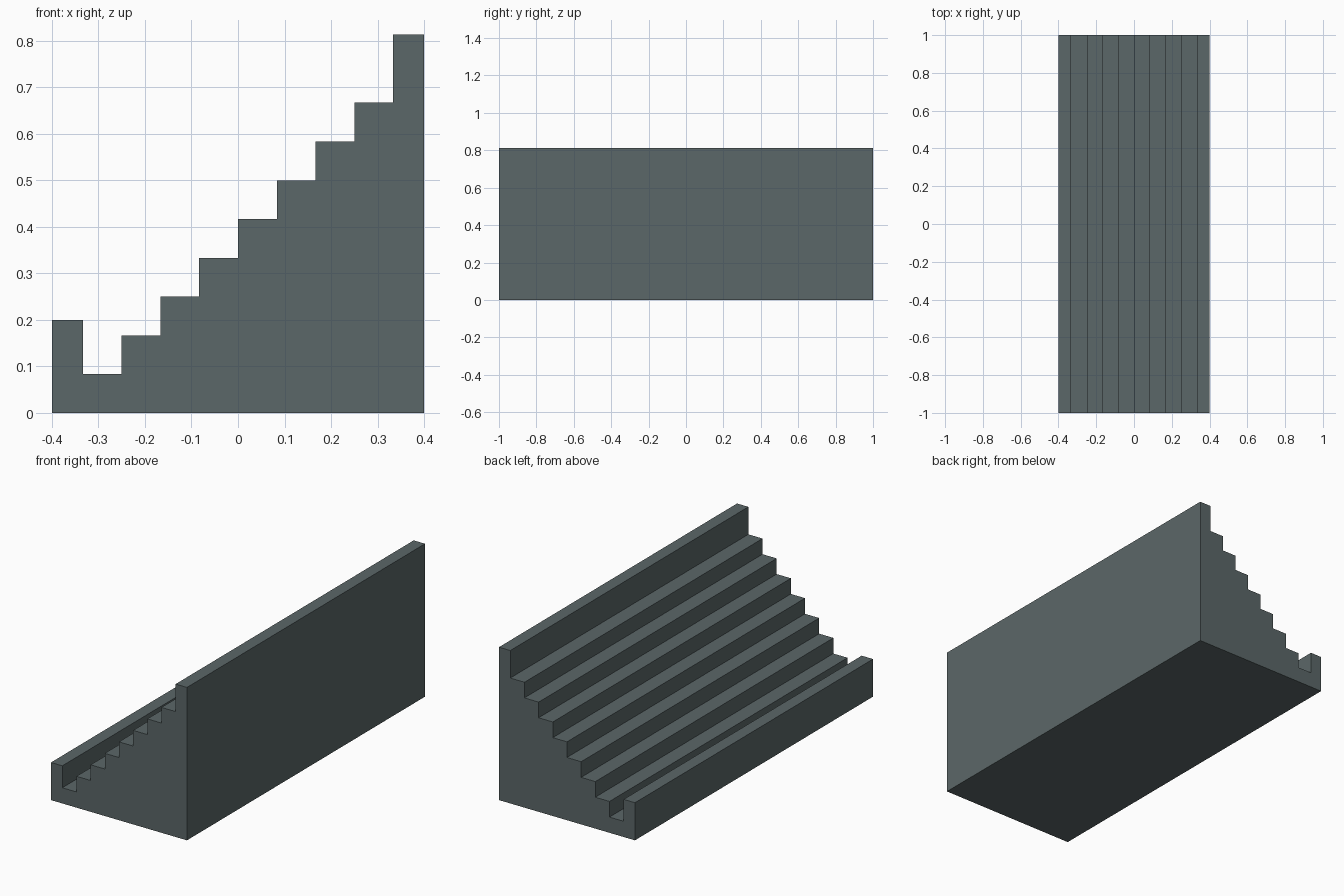
import bpy, bmesh

if "Cube" in bpy.data.objects:
    bpy.data.objects.remove(bpy.data.objects["Cube"])

# One slate colour
slate = bpy.data.materials.new("slate grey")
slate.diffuse_color = (0.105, 0.135, 0.138, 1)
slate.use_nodes = True
slate.node_tree.nodes["Principled BSDF"].inputs["Base Color"].default_value = slate.diffuse_color

X, Y, STEP, COUNT = 0.4, 1.0, 1 / 12, 8
start = -STEP * COUNT / 2

# Side profile: low front kerb, eight steps, tall back wall
profile = [(-X, 0.0), (-X, 0.2), (start, 0.2)]
for i in range(COUNT):
    h = (i + 1) * STEP
    profile += [(start + i * STEP, h), (start + (i + 1) * STEP, h)]
profile += [(-start, 0.813), (X, 0.813), (X, 0.0)]

# Extrude the profile along y
bm = bmesh.new()
face = bm.faces.new([bm.verts.new((x, -Y, z)) for x, z in profile])
ext = bmesh.ops.extrude_face_region(bm, geom=[face])["geom"]
bmesh.ops.translate(bm, vec=(0, 2 * Y, 0),
                    verts=[e for e in ext if isinstance(e, bmesh.types.BMVert)])
bmesh.ops.recalc_face_normals(bm, faces=bm.faces)

mesh = bpy.data.meshes.new("stepped_block")
bm.to_mesh(mesh)
bm.free()
mesh.materials.append(slate)
block = bpy.data.objects.new("stepped_block", mesh)
bpy.context.collection.objects.link(block)
